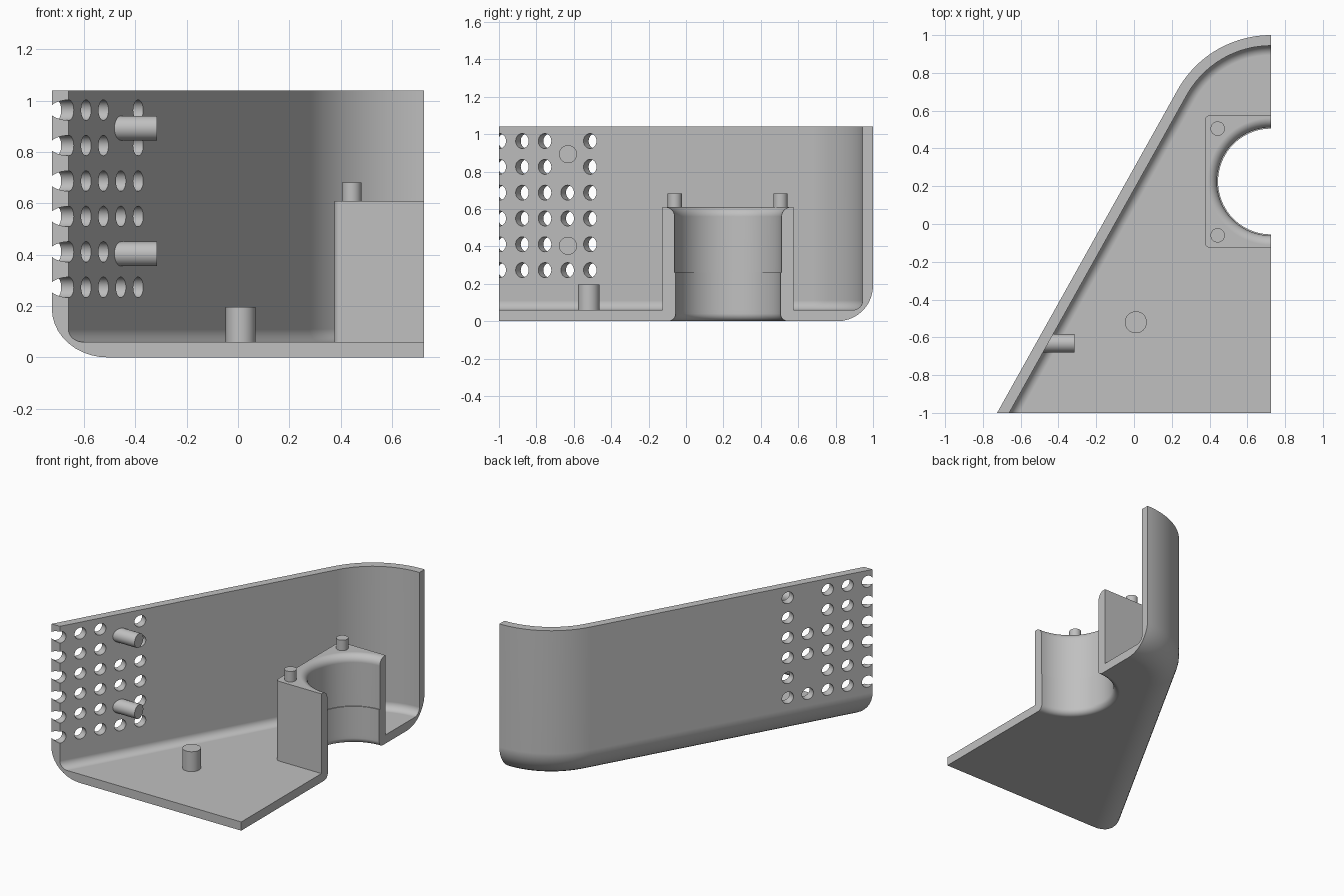
import bpy, bmesh
from math import sin, cos, pi, radians, atan2
from mathutils import Vector, Matrix

cube = bpy.data.objects.get("Cube")
if cube:
    bpy.data.objects.remove(cube, do_unlink=True)

grey = bpy.data.materials.new("plain_grey")
grey.use_nodes = True
COLOR = (0.527, 0.527, 0.527, 1)
grey.diffuse_color = COLOR
for node in grey.node_tree.nodes:
    if node.type == 'BSDF_PRINCIPLED':
        node.inputs["Base Color"].default_value = COLOR

# Main dimensions
HALF_X, HEIGHT, FLOOR, WALL = 0.725, 1.04, 0.06, 0.056
SLOPE = radians(60.8)
R_CORNER, R_OUT, R_IN = 0.566, 0.19, 0.05
MOUNT_TOP, BORE_Y = 0.61, 0.225


def make_object(name, bm):
    bmesh.ops.recalc_face_normals(bm, faces=bm.faces[:])
    mesh = bpy.data.meshes.new(name)
    bm.to_mesh(mesh)
    bm.free()
    mesh.materials.append(grey)
    obj = bpy.data.objects.new(name, mesh)
    bpy.context.scene.collection.objects.link(obj)
    return obj


def activate(obj):
    bpy.ops.object.select_all(action='DESELECT')
    obj.select_set(True)
    bpy.context.view_layer.objects.active = obj


def cut(obj, cutter):
    mod = obj.modifiers.new("cut", 'BOOLEAN')
    mod.operation, mod.solver, mod.object = 'DIFFERENCE', 'EXACT', cutter
    activate(obj)
    bpy.ops.object.modifier_apply(modifier=mod.name)


def finish(obj):
    activate(obj)
    bpy.ops.object.shade_smooth_by_angle(angle=radians(30))
    mod = obj.modifiers.new("weighted_normals", 'WEIGHTED_NORMAL')
    mod.keep_sharp = True


def add_cylinder(bm, start, end, radius, segments=32):
    start, end = Vector(start), Vector(end)
    axis = end - start
    turn = axis.to_track_quat('Z', 'Y').to_matrix().to_4x4()
    bmesh.ops.create_cone(bm, cap_ends=True, segments=segments, radius1=radius,
                          radius2=radius, depth=axis.length,
                          matrix=Matrix.Translation((start + end) / 2) @ turn)


def fillet(center, radius, a0, a1, steps=10):
    return [(center[0] + radius * cos(a0 + (a1 - a0) * i / steps),
             center[1] + radius * sin(a0 + (a1 - a0) * i / steps))
            for i in range(steps + 1)]


# Shell: wall profile (inset, height) swept along the slanted side and rounded corner
def outline(inset, steps=24):
    points = [(-HALF_X + inset / sin(SLOPE), -1)]
    points += fillet((HALF_X, 1 - R_CORNER), R_CORNER - inset, SLOPE + pi / 2, pi / 2, steps)
    return points


profile = fillet((R_OUT, R_OUT), R_OUT, 1.5 * pi, pi)
profile += [(0, HEIGHT), (WALL, HEIGHT)]
profile += fillet((WALL + R_IN, FLOOR + R_IN), R_IN, pi, 1.5 * pi)

bm = bmesh.new()
rows = [[bm.verts.new((x, y, z)) for x, y in outline(d)] for d, z in profile]
for a, b in zip(rows, rows[1:]):
    for i in range(len(a) - 1):
        bm.faces.new((a[i], a[i + 1], b[i + 1], b[i]))
low = bm.verts.new((HALF_X, -1, 0))
high = bm.verts.new((HALF_X, -1, FLOOR))
bm.faces.new(rows[0] + [low])
bm.faces.new(rows[-1] + [high])
bm.faces.new([r[0] for r in rows] + [high, low])
bm.faces.new([r[-1] for r in rows] + [high, low])
shell = make_object("floor_and_wall", bm)

# Vent holes, square to the slanted wall
normal = Vector((-sin(SLOPE), cos(SLOPE), 0))
bm = bmesh.new()
for col in range(5):
    for row in range(6):
        if col == 3 and row in (1, 4, 5):
            continue
        y = -0.997 + 0.121 * col
        x = -HALF_X + (y + 1) * cos(SLOPE) / sin(SLOPE) + WALL / sin(SLOPE)
        p = Vector((x, y, 0.273 + 0.138 * row))
        add_cylinder(bm, p - normal * 0.08, p + normal * 0.14, 0.04, 28)
vent_cutter = make_object("vent_cutter", bm)
cut(shell, vent_cutter)

# Mount block with softened upright corners
bm = bmesh.new()
bmesh.ops.create_cube(bm, size=1, matrix=Matrix.Translation(
    (0.55, BORE_Y, (FLOOR + MOUNT_TOP) / 2)) @ Matrix.Diagonal((0.35, 0.7, MOUNT_TOP - FLOOR, 1)))
corners = [e for e in bm.edges if all(v.co.x < 0.5 for v in e.verts)
           and abs(e.verts[0].co.z - e.verts[1].co.z) > 0.1]
bmesh.ops.bevel(bm, geom=corners, offset=0.025, segments=5, profile=0.5, affect='EDGES')
mount = make_object("mount_block", bm)

# Stepped bore with flared ends, turned around the upright axis
R_LOW, R_HIGH, F_LOW, F_HIGH = 0.28, 0.286, 0.04, 0.05
turned = [(0, -0.1), (R_LOW + F_LOW, -0.1)]
turned += fillet((R_LOW + F_LOW, F_LOW), F_LOW, 1.5 * pi, pi, 8)
turned += [(R_LOW, 0.26), (R_HIGH, 0.26)]
turned += fillet((R_HIGH + F_HIGH, MOUNT_TOP - F_HIGH), F_HIGH, pi, pi / 2, 8)
turned += [(R_HIGH + F_HIGH, 0.8), (0, 0.8)]
bm = bmesh.new()
verts = [bm.verts.new((HALF_X + r, BORE_Y, z)) for r, z in turned]
edges = [bm.edges.new(pair) for pair in zip(verts, verts[1:])]
bmesh.ops.spin(bm, geom=verts + edges, cent=(HALF_X, BORE_Y, 0), axis=(0, 0, 1),
               angle=2 * pi, steps=72, use_merge=False)
bmesh.ops.remove_doubles(bm, verts=bm.verts[:], dist=0.0001)
bore_cutter = make_object("bore_cutter", bm)
cut(shell, bore_cutter)
cut(mount, bore_cutter)

for cutter in (vent_cutter, bore_cutter):
    bpy.data.objects.remove(cutter, do_unlink=True)
finish(shell)
finish(mount)

# Pegs on the mount, the floor and the wall
pegs = {
    "mount_peg_front": ((0.443, -0.06, 0.6), (0.443, -0.06, 0.682), 0.038),
    "mount_peg_back": ((0.443, 0.505, 0.6), (0.443, 0.505, 0.682), 0.038),
    "floor_peg": ((0.01, -0.52, 0.04), (0.01, -0.52, 0.197), 0.058),
    "wall_peg_lower": ((-0.484, -0.631, 0.403), (-0.315, -0.631, 0.403), 0.048),
    "wall_peg_upper": ((-0.484, -0.631, 0.893), (-0.315, -0.631, 0.893), 0.048),
}
for name, (start, end, radius) in pegs.items():
    bm = bmesh.new()
    add_cylinder(bm, start, end, radius)
    finish(make_object(name, bm))
